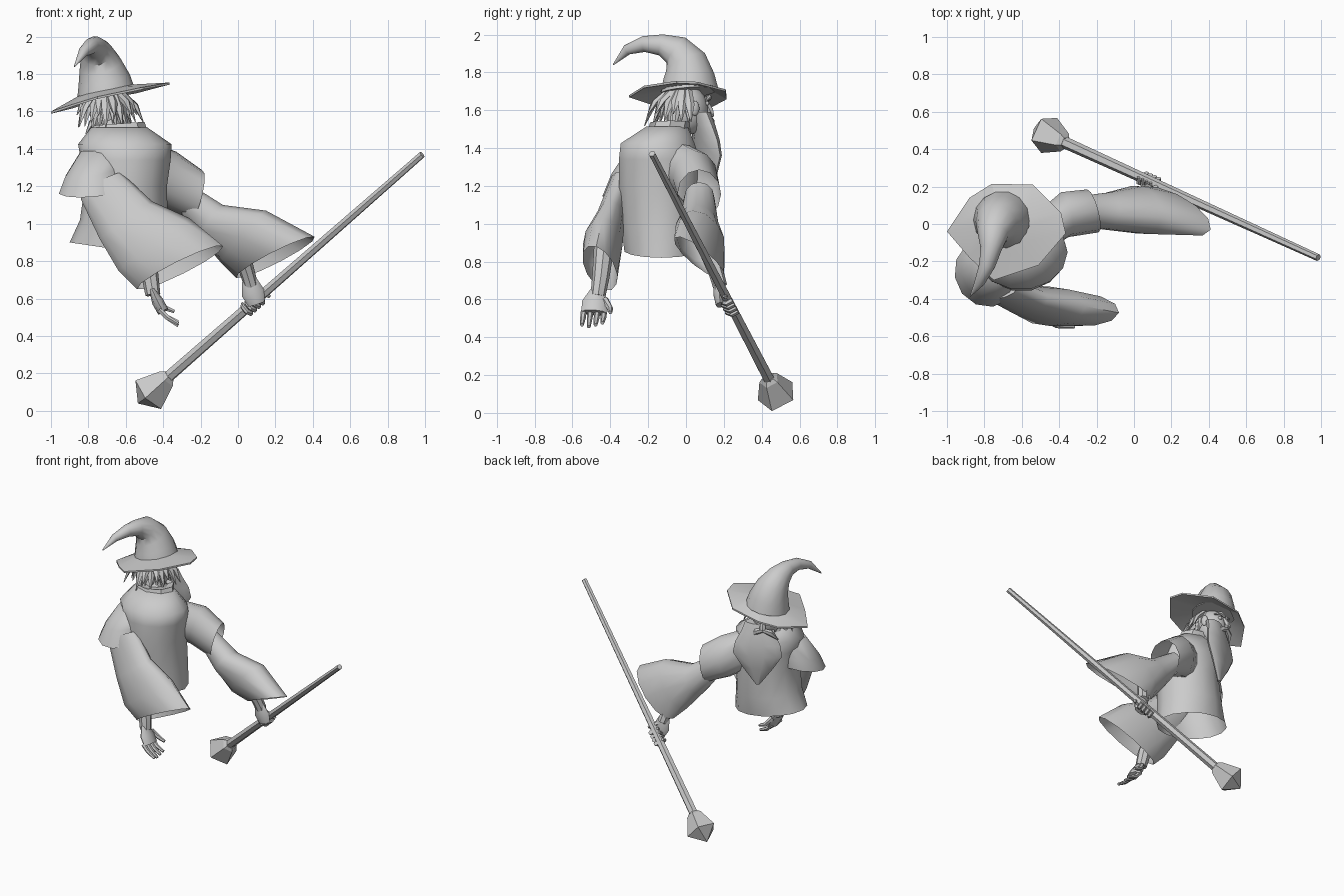
import bpy, bmesh, math, random
from mathutils import Vector, Matrix

if "Cube" in bpy.data.objects:
    bpy.data.objects.remove(bpy.data.objects["Cube"])
random.seed(4)

grey = bpy.data.materials.new("plain_grey")
grey.use_nodes = True
grey.diffuse_color = (.6, .6, .6, 1)
grey.node_tree.nodes["Principled BSDF"].inputs["Base Color"].default_value = (.6, .6, .6, 1)


def finish(name, bm, angle=40):
    bmesh.ops.recalc_face_normals(bm, faces=bm.faces)
    mesh = bpy.data.meshes.new(name)
    bm.to_mesh(mesh)
    bm.free()
    obj = bpy.data.objects.new(name, mesh)
    bpy.context.collection.objects.link(obj)
    mesh.materials.append(grey)
    bpy.ops.object.select_all(action='DESELECT')
    obj.select_set(True)
    bpy.context.view_layer.objects.active = obj
    bpy.ops.object.shade_smooth_by_angle(angle=math.radians(angle))
    return obj


def bridge(bm, loops):
    for low, high in zip(loops, loops[1:]):
        for i in range(len(low)):
            j = (i + 1) % len(low)
            bm.faces.new((low[i], low[j], high[j], high[i]))


def skin(bm, rings, sides, caps=(True, True)):
    """Join rings given as (centre, half axis, half axis)."""
    loops = []
    for c, u, v in rings:
        c, u, v = Vector(c), Vector(u), Vector(v)
        turns = [math.tau * i / sides for i in range(sides)]
        loops.append([bm.verts.new(c + u * math.cos(a) + v * math.sin(a)) for a in turns])
    bridge(bm, loops)
    for loop, cap in zip((loops[0], loops[-1]), caps):
        if cap:
            bm.faces.new(loop)


def loft(name, rings, sides=12, caps=(True, True), angle=40):
    bm = bmesh.new()
    skin(bm, rings, sides, caps)
    return finish(name, bm, angle)


def path_rings(points, radii, flat=1, side=(1, 0, 0)):
    """Rings square to a path; flat squeezes the second axis."""
    pts = [Vector(p) for p in points]
    rings = []
    for i, p in enumerate(pts):
        t = (pts[min(i + 1, len(pts) - 1)] - pts[max(i - 1, 0)]).normalized()
        u = Vector(side)
        u = (u - t * u.dot(t)).normalized()
        rings.append((p, u * radii[i], t.cross(u) * radii[i] * flat))
    return rings


def tube(name, points, radii, sides=8, flat=1, side=(1, 0, 0), angle=40):
    return loft(name, path_rings(points, radii, flat, side), sides, angle=angle)


def flat_ring(x, y, z, rx, ry, tilt=0):
    return ((x, y, z), (rx, 0, tilt), (0, ry, 0))


def ball(name, centre, size, turn=0):
    bm = bmesh.new()
    bmesh.ops.create_uvsphere(bm, u_segments=14, v_segments=10, radius=1)
    m = Matrix.Translation(centre) @ Matrix.Rotation(turn, 4, 'Z') @ Matrix.Diagonal((*size, 1))
    bm.transform(m)
    return finish(name, bm)


# Robe body with a hunched back and an open hem
loft("robe_body", [
    flat_ring(-.63, -.13, .86, .27, .2, -.04),
    flat_ring(-.61, -.13, 1, .235, .22, -.02),
    flat_ring(-.6, -.14, 1.2, .22, .22),
    flat_ring(-.6, -.14, 1.34, .24, .22),
    flat_ring(-.605, -.15, 1.425, .25, .2),
    flat_ring(-.635, -.1, 1.515, .15, .11)], 14, (False, True), 65)
loft("collar", [
    flat_ring(-.64, -.09, 1.5, .155, .11),
    flat_ring(-.64, -.08, 1.535, .14, .11, .01),
    flat_ring(-.66, -.05, 1.51, .08, .07)], 8)

# Short over-sleeves at the shoulders
loft("left_over_sleeve", [
    ((-.7, -.17, 1.39), (.14, 0, 0), (.03, .14, 0)),
    ((-.77, -.23, 1.28), (.15, -.05, .02), (.05, .16, .03)),
    ((-.785, -.26, 1.18), (.165, -.07, 0), (.06, .17, .04))], 12, (True, False), 60)
loft("right_over_sleeve", [
    ((-.52, -.06, 1.31), (.04, 0, .13), (0, .12, 0)),
    ((-.37, .05, 1.24), (.04, 0, .145), (-.02, .12, 0)),
    ((-.22, .07, 1.155), (.03, 0, .13), (-.03, .115, 0))], 12, (True, False), 60)

# Long flaring sleeves
loft("left_sleeve", [
    ((-.73, -.34, 1.2), (.11, 0, .07), (.02, .06, -.02)),
    ((-.6, -.4, 1.02), (.14, 0, .1), (0, .075, 0)),
    ((-.45, -.44, .89), (.19, 0, .14), (0, .105, 0)),
    ((-.31, -.455, .765), (.23, -.02, .115), (.02, .09, -.03))], 12, (True, False), 60)
loft("right_sleeve", [
    ((-.29, .07, 1.14), (.02, 0, .08), (0, .08, 0)),
    ((-.14, .07, 1.01), (.06, -.02, .09), (.02, .1, 0)),
    ((.03, .075, .93), (.12, -.04, .14), (.02, .125, 0)),
    ((.2, .07, .82), (.21, -.1, .11), (.03, .09, -.02))], 12, (True, False), 60)

# Open left hand
tube("left_forearm", [(-.58, -.42, 1), (-.47, -.45, .72), (-.455, -.465, .62)], [.06, .046, .04])
tube("left_palm", [(-.46, -.47, .65), (-.43, -.48, .585), (-.4, -.485, .53)],
     [.035, .07, .068], flat=.45, side=(0, 1, 0))
for i in range(4):
    y = -.54 + i * .036
    tip = .455 + abs(i - 1) * .01
    tube(f"left_finger_{i + 1}", [(-.42, y, .54), (-.38, y - .005, .5), (-.32, y - .01, tip)],
         [.016, .015, .01], 6, side=(0, 1, 0))
tube("left_thumb", [(-.43, -.43, .6), (-.39, -.4, .55), (-.34, -.4, .53)],
     [.02, .016, .01], 6, side=(0, 1, 0))

# Staff with a faceted five-sided head
staff_top, staff_low = Vector((.985, -.18, 1.37)), Vector((-.38, .44, .175))
axis = (staff_low - staff_top).normalized()
tube("staff", [staff_top, staff_low], [.019, .032], 6, angle=20)
tube("staff_head", [staff_low - axis * .02, staff_low, staff_low + axis * .13, staff_low + axis * .215],
     [.035, .055, .108, .004], 5, side=(-1, 0, 0), angle=10)

# Right hand closed around the staff
grip = staff_top + axis * 1.29
tube("right_forearm", [(0, .1, .9), (.05, .16, .74), (.07, .18, .67)], [.05, .04, .038])
tube("right_palm", [(.06, .17, .7), (.08, .175, .63), (.1, .18, .57)],
     [.04, .062, .045], flat=.5, side=(1, 0, .3))
across = Vector((0, 0, 1)).cross(axis).normalized()
lift = axis.cross(across)
for i in range(4):
    base = grip + axis * (i * .03 - .06)
    arc = [base + (across * math.cos(a) + lift * math.sin(a)) * .034
           for a in (math.radians(d) for d in (-160, -100, -40, 20, 80))]
    tube(f"right_finger_{i + 1}", arc, [.016, .015, .014, .013, .009], 6, side=axis)
tube("right_thumb", [(.1, .18, .65), (.14, .2, .63), (.17, .21, .61)], [.02, .017, .01], 6, side=(0, 1, 0))

# Head turned slightly; local frame has the face along +y
turn = math.radians(22)
head = Matrix.Translation((-.69, .01, 1.6)) @ Matrix.Rotation(turn, 4, 'Z')
tube("neck", [(-.66, -.06, 1.46), (-.69, 0, 1.58)], [.075, .07])
ball("head", head.translation, (.095, .11, .13), turn)
tube("nose", [head @ Vector(p) for p in ((0, .1, .05), (0, .125, 0), (0, .13, -.02), (0, .1, -.035))],
     [.012, .02, .024, .01], 6)
for name, s in (("left", -1), ("right", 1)):
    ball(name + "_eye", head @ Vector((s * .04, .09, .035)), (.016, .014, .013), turn)
    ball(name + "_ear", head @ Vector((s * .1, 0, .01)), (.015, .025, .04), turn)
    tube(name + "_brow", [head @ Vector((s * x, y, z)) for x, y, z in
         ((.012, .112, .055), (.05, .1, .068), (.085, .07, .05))], [.01, .015, .005], 6, side=(0, 0, 1))
    tube(name + "_moustache", [head @ Vector((s * x, y, z)) for x, y, z in
         ((0, .12, -.04), (.05, .11, -.06), (.1, .08, -.12))], [.015, .022, .004], 6, side=(0, 0, 1))

# Broad shield-shaped beard
spin = head.to_3x3()
beard = []
for y, z, w, d in ((.05, -.01, .095, .05), (.07, -.08, .12, .05), (.085, -.16, .16, .045),
                   (.095, -.24, .175, .04), (.095, -.34, .11, .03), (.085, -.47, .015, .012)):
    beard.append((head @ Vector((.045, y, z)), spin @ Vector((w, 0, 0)), spin @ Vector((0, d, 0))))
loft("beard", beard, 10, angle=60)

# Ragged hair around the back and sides, in two layers
bm = bmesh.new()
for count, spread, extra in ((13, .18, 0), (11, .13, .03)):
    for i in range(count):
        a = turn + math.radians(178 + 170 * i / (count - 1))
        out = Vector((math.cos(a), math.sin(a), 0))
        top = Vector((-.71, -.01, 1.7))
        r = spread + random.uniform(-.035, .035)
        drop = random.uniform(.11, .2) + extra
        pts = [top + out * .09, top + out * (r * .8) - Vector((0, 0, drop * .45)),
               top + out * r - Vector((0, 0, drop))]
        around = Vector((-out.y, out.x, random.uniform(-.4, .4)))
        skin(bm, path_rings(pts, [.028, .026, .003], .6, around), 5)
finish("hair", bm)

# Pointed hat: drooping irregular brim, then a crown bending backward
brim_edge = ((-1, -.04, 1.6), (-.88, .14, 1.63), (-.76, .215, 1.67), (-.54, .21, 1.71), (-.39, .06, 1.75),
             (-.365, -.05, 1.755), (-.51, -.22, 1.73), (-.75, -.3, 1.68), (-.88, -.18, 1.64))
bm = bmesh.new()
middle = Vector((-.705, .01, 1.715))
outer = [Vector(p) for p in brim_edge]
inner = []
for p in outer:
    away = Vector((p.x - middle.x, p.y - middle.y, 0)).normalized()
    inner.append(middle + away * .145 + Vector((0, 0, away.x * .03)))
drop = Vector((0, 0, -.012))
bridge(bm, [[bm.verts.new(p) for p in ring] for ring in
            ([p + drop for p in inner], [p + drop for p in outer], outer, inner)])
finish("hat_brim", bm, 20)
tube("hat_crown", [(-.705, .02, 1.7), (-.715, .015, 1.77), (-.735, .0, 1.85), (-.755, -.05, 1.915),
                   (-.765, -.13, 1.945), (-.785, -.22, 1.95), (-.825, -.31, 1.92), (-.875, -.385, 1.84)],
     [.155, .14, .115, .085, .058, .043, .028, .003], 14)
